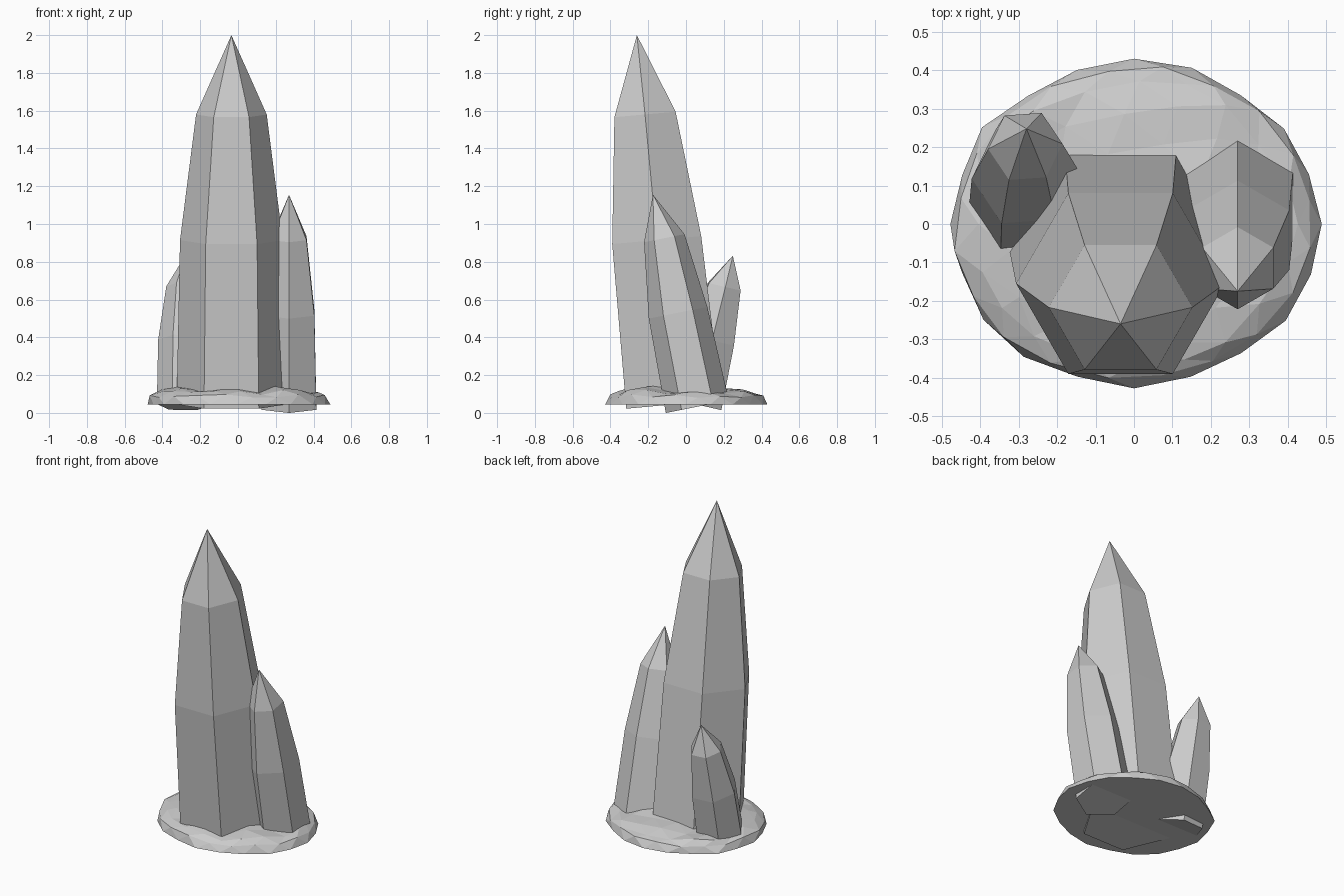
import bpy, bmesh, math, random

cube = bpy.data.objects.get("Cube")
if cube:
    bpy.data.objects.remove(cube, do_unlink=True)

random.seed(4)


def make_material(name, value):
    mat = bpy.data.materials.new(name)
    mat.use_nodes = True
    colour = (value, value, value, 1)
    mat.diffuse_color = colour
    mat.node_tree.nodes["Principled BSDF"].inputs["Base Color"].default_value = colour
    return mat


stone = make_material("stone grey", 0.6)


def finish(name, bm):
    bmesh.ops.recalc_face_normals(bm, faces=bm.faces)
    mesh = bpy.data.meshes.new(name)
    bm.to_mesh(mesh)
    bm.free()
    mesh.materials.append(stone)
    obj = bpy.data.objects.new(name, mesh)
    bpy.context.collection.objects.link(obj)
    return obj


def crystal(name, x, rings, tip, turn, slope):
    """Six-sided leaning crystal; rings are (centre y, centre z, radius)."""
    bm = bmesh.new()
    loops = []
    for cy, cz, r in rings:
        loop = []
        for i in range(6):
            a = math.radians(turn + 60 * i)
            dy = r * math.sin(a)
            loop.append(bm.verts.new((x + r * math.cos(a), cy + dy, cz + slope * dy)))
        loops.append(loop)
    apex = bm.verts.new(tip)
    bm.faces.new(loops[0][::-1])
    for i in range(6):
        j = (i + 1) % 6
        for low, high in zip(loops, loops[1:]):
            bm.faces.new((low[i], low[j], high[j], high[i]))
        bm.faces.new((loops[-1][i], loops[-1][j], apex))
    return finish(name, bm)


# Three crystals, each narrowing towards its tip
crystal("large_crystal", -0.035,
        [(-0.065, 0.045, 0.29), (-0.155, 0.915, 0.272), (-0.217, 1.58, 0.187)],
        (-0.035, -0.26, 2.0), 0, 0.09)
crystal("medium_crystal", 0.27,
        [(0.06, 0.033, 0.167), (-0.042, 0.53, 0.155), (-0.115, 0.925, 0.107)],
        (0.27, -0.175, 1.155), 30, 0.2)
crystal("small_crystal", -0.283,
        [(0.055, 0.045, 0.147), (0.128, 0.385, 0.14), (0.202, 0.668, 0.097)],
        (-0.28, 0.248, 0.832), 4, -0.23)

# Low faceted rock with a flat underside
FLOOR = 0.045
bm = bmesh.new()
bmesh.ops.create_icosphere(bm, subdivisions=3, radius=1)
for v in bm.verts:
    rise = math.copysign(abs(v.co.z) ** 0.6, v.co.z)
    swell = random.uniform(0.97, 1.02)
    v.co.x *= 0.484 * swell
    v.co.y *= 0.424 * swell
    v.co.z = FLOOR + rise * random.uniform(0.08, 0.117)
cut = bmesh.ops.bisect_plane(bm, geom=bm.verts[:] + bm.edges[:] + bm.faces[:],
                             plane_co=(0, 0, FLOOR), plane_no=(0, 0, 1), clear_inner=True)
rim = [e for e in bm.edges if e.is_boundary]
bmesh.ops.contextual_create(bm, geom=rim)
finish("rock_base", bm)
